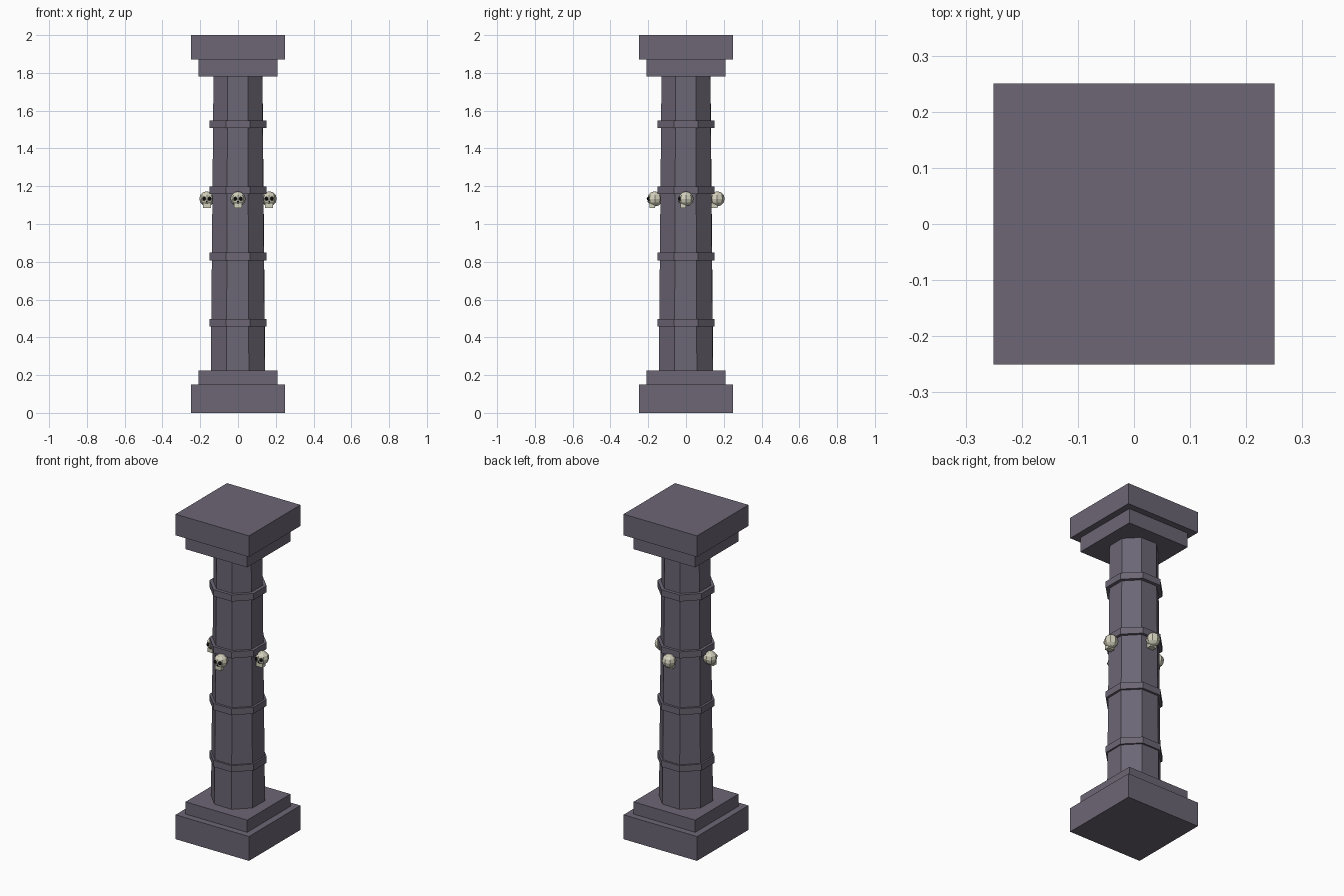
import bpy
import math

default = bpy.data.objects.get("Cube")
if default:
    bpy.data.objects.remove(default, do_unlink=True)


def make_material(name, rgb):
    mat = bpy.data.materials.new(name)
    mat.use_nodes = True
    colour = (*rgb, 1)
    mat.diffuse_color = colour
    mat.node_tree.nodes["Principled BSDF"].inputs["Base Color"].default_value = colour
    return mat


stone = make_material("purple grey stone", (0.15, 0.133, 0.175))
bone = make_material("pale bone", (0.65, 0.63, 0.5))
dark = make_material("dark socket", (0.012, 0.011, 0.011))


def finish(name, mat):
    obj = bpy.context.object
    obj.name = name
    obj.data.materials.append(mat)
    return obj


def box(name, mat, centre, size):
    bpy.ops.mesh.primitive_cube_add(size=1, location=centre)
    bpy.context.object.scale = size
    return finish(name, mat)


def slab(name, half, low, high):
    box(name, stone, (0, 0, (low + high) / 2), (2 * half, 2 * half, high - low))


def octagon(name, flat_bottom, flat_top, low, high, turn=0):
    # Sizes are centre-to-flat distances, with flats facing the axes
    k = 1 / math.cos(math.pi / 8)
    bpy.ops.mesh.primitive_cone_add(
        vertices=8, radius1=flat_bottom * k, radius2=flat_top * k,
        depth=high - low, location=(0, 0, (low + high) / 2),
        rotation=(0, 0, math.pi / 8 + math.radians(turn)))
    return finish(name, stone)


def ball(name, mat, centre, radius, segments, rings):
    bpy.ops.mesh.primitive_uv_sphere_add(
        segments=segments, ring_count=rings, radius=radius, location=centre)
    return finish(name, mat)


# Stepped plinth and capital
slab("plinth_base", 0.25, 0, 0.15)
slab("plinth_step", 0.21, 0.15, 0.225)
slab("capital_step", 0.21, 1.78, 1.87)
slab("capital_top", 0.25, 1.87, 2)

# Tapered shaft and its bands
octagon("shaft", 0.143, 0.129, 0.225, 1.78, turn=-0.8)
for i in range(4):
    z = 0.478 + 0.35 * i
    octagon(f"band_{i + 1}", 0.151, 0.151, z - 0.02, z + 0.02)

# Four skulls around the shaft, all looking forward
for side, x, y in (("front", 0, -1), ("back", 0, 1), ("left", 1, 0), ("right", -1, 0)):
    x, y, z = x * 0.165, y * 0.165, 1.133
    ball(f"{side}_skull", bone, (x, y, z), 0.04, 8, 6)
    box(f"{side}_skull_jaw", bone, (x, y - 0.014, z - 0.034), (0.042, 0.03, 0.026))
    for s in (-1, 1):
        ball(f"{side}_skull_eye_{'left' if s > 0 else 'right'}", dark,
             (x + s * 0.015, y - 0.032, z + 0.001), 0.011, 6, 4)
    ball(f"{side}_skull_nose", dark, (x, y - 0.035, z - 0.014), 0.005, 4, 3)
